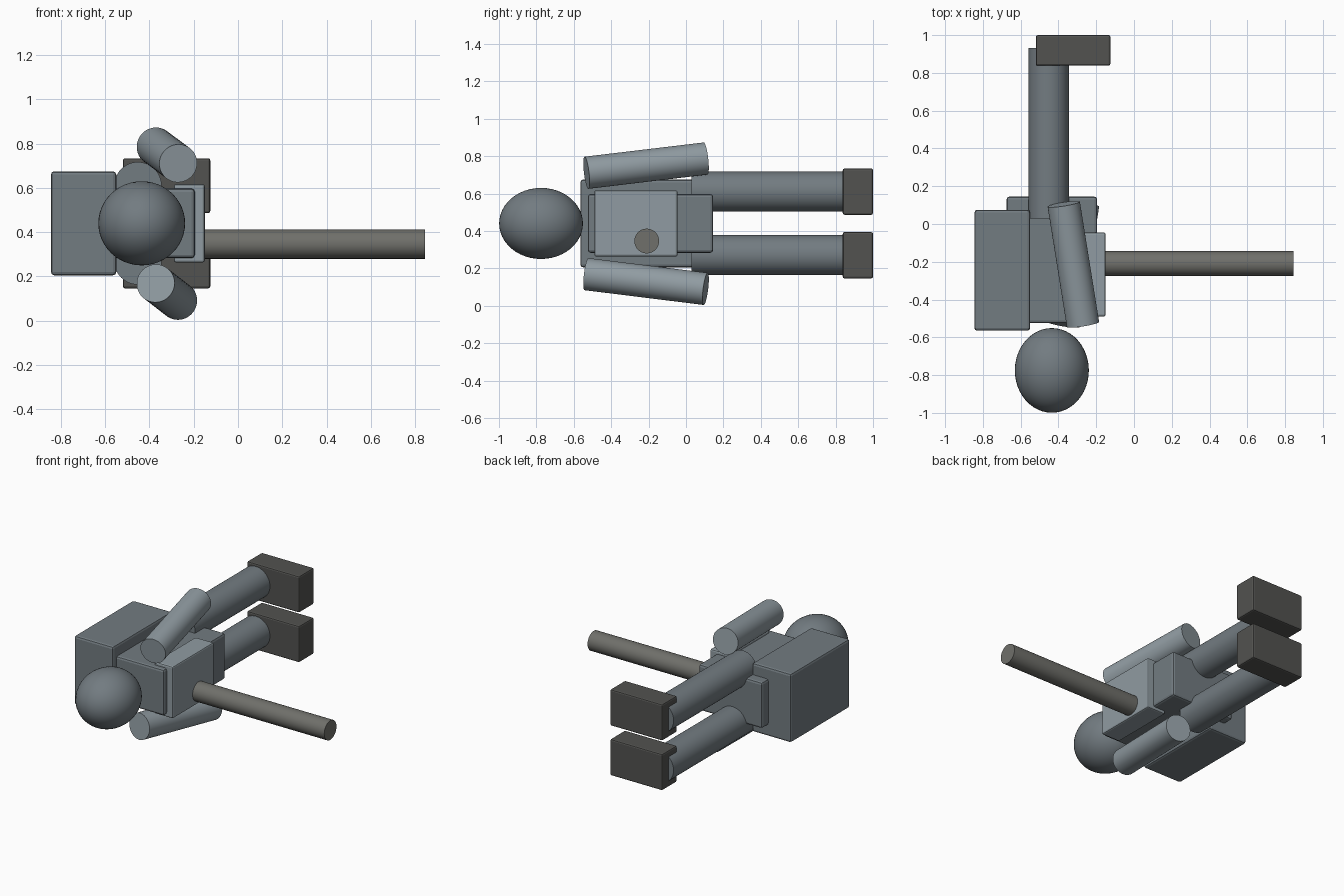
import bpy
from mathutils import Vector

if "Cube" in bpy.data.objects:
    bpy.data.objects.remove(bpy.data.objects["Cube"])


def make_material(name, rgb):
    m = bpy.data.materials.new(name)
    m.diffuse_color = (*rgb, 1)
    m.use_nodes = True
    m.node_tree.nodes["Principled BSDF"].inputs["Base Color"].default_value = m.diffuse_color
    return m


SUIT = make_material("suit_grey", (0.17, 0.20, 0.22))
LIGHT = make_material("light_grey", (0.28, 0.33, 0.36))
BOOT = make_material("boot_grey", (0.085, 0.085, 0.08))
ROD = make_material("rod_grey", (0.16, 0.16, 0.145))


def finish(obj, name, mat):
    obj.name = name
    obj.data.materials.append(mat)
    return obj


def box(name, lo, hi, mat, bevel=0.015):
    lo, hi = Vector(lo), Vector(hi)
    bpy.ops.mesh.primitive_cube_add(size=1, location=(lo + hi) / 2)
    obj = finish(bpy.context.object, name, mat)
    obj.scale = hi - lo
    bpy.ops.object.transform_apply(location=False, rotation=False, scale=True)
    mod = obj.modifiers.new("rounded_edges", 'BEVEL')
    mod.width = bevel
    mod.segments = 2
    return obj


def rod(name, a, b, radius, mat):
    a, b = Vector(a), Vector(b)
    bpy.ops.mesh.primitive_cylinder_add(vertices=48, radius=radius,
                                        depth=(b - a).length, location=(a + b) / 2)
    obj = finish(bpy.context.object, name, mat)
    obj.rotation_euler = (b - a).to_track_quat('Z', 'Y').to_euler()
    bpy.ops.object.shade_smooth_by_angle()
    return obj


ZC = 0.44  # mid plane of the lying figure

# Torso, backpack and chest unit
box("torso", (-0.675, -0.525, ZC - 0.157), (-0.195, 0.145, ZC + 0.157), SUIT)
box("backpack", (-0.845, -0.565, ZC - 0.235), (-0.55, 0.075, ZC + 0.235), SUIT)
box("chest_unit", (-0.29, -0.49, ZC - 0.177), (-0.15, -0.045, ZC + 0.177), LIGHT, 0.01)

# Helmet
bpy.ops.mesh.primitive_uv_sphere_add(segments=48, ring_count=24, radius=1,
                                     location=(-0.435, -0.775, ZC))
helmet = finish(bpy.context.object, "helmet", SUIT)
helmet.scale = (0.196, 0.224, 0.19)
bpy.ops.object.shade_smooth()

# Legs and boots
for side, s in (("left", 1), ("right", -1)):
    z = ZC + s * 0.17
    rod(side + "_leg", (-0.452, 0.03, z), (-0.452, 0.932, z), 0.107, SUIT)
    box(side + "_boot", (-0.52, 0.838, z - 0.124), (-0.125, 1.0, z + 0.124), BOOT, 0.01)

# Arms swing in opposite directions
rod("left_arm", (-0.27, -0.532, 0.711), (-0.372, 0.105, 0.787), 0.0865, LIGHT)
rod("right_arm", (-0.372, -0.532, 0.169), (-0.27, 0.105, 0.09), 0.0865, LIGHT)

# Long rod from the chest
rod("chest_rod", (-0.2, -0.21, 0.346), (0.845, -0.21, 0.346), 0.066, ROD)
